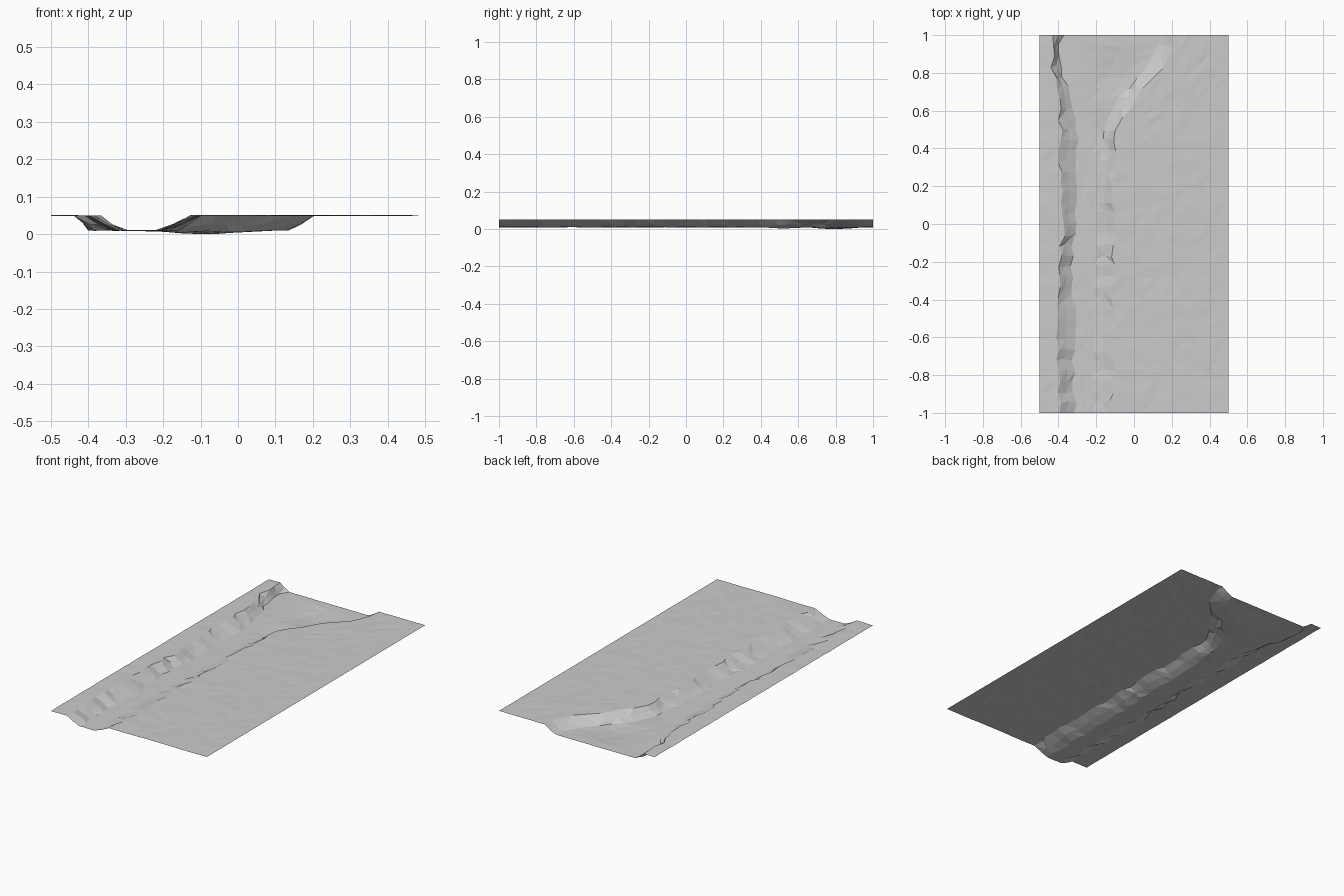
import bpy, bmesh, random
from math import exp

random.seed(4)
if "Cube" in bpy.data.objects:
    bpy.data.objects.remove(bpy.data.objects["Cube"], do_unlink=True)

PLAIN, BED = 0.053, 0.013
ROWS = 36

# Channel outline: y, left bank top, left bank foot, right bank foot, right bank top
BANKS = [
    (-1.0, -.39, -.31, -.22, -.12),
    (-.75, -.40, -.32, -.21, -.11),
    (-.50, -.41, -.31, -.21, -.11),
    (-.25, -.40, -.33, -.20, -.11),
    (0.0, -.37, -.31, -.19, -.11),
    (.25, -.39, -.31, -.19, -.11),
    (.50, -.39, -.30, -.16, -.10),
    (.58, -.39, -.31, -.13, -.04),
    (.70, -.40, -.34, -.05, .03),
    (.82, -.43, -.39, .06, .14),
    (.90, -.43, -.40, .12, .20),
    (1.0, -.43, -.38, .14, .21),
]
# Cells across: left plain, left bank, bed, right bank, right plain
CELLS = (2, 2, 5, 2, 11)
# Hollows in the bed: x, y, depth
HOLLOWS = [(-.12, .52, .007), (-.09, .80, .012)]


def jitter(amount):
    return random.uniform(-amount, amount)


def bank_lines(y):
    for a, b in zip(BANKS, BANKS[1:]):
        if y <= b[0] + 1e-6:
            t = (y - a[0]) / (b[0] - a[0])
            return [p + (q - p) * t for p, q in zip(a[1:], b[1:])]


def bed_height(x, y):
    return BED - sum(d * exp(-((x - cx) / .10) ** 2 - ((y - cy) / .09) ** 2)
                     for cx, cy, d in HOLLOWS)


def row_points(y):
    """Cross-section of the ground at y, with the points set on the bank edges."""
    lines = [x + jitter(.012) for x in bank_lines(y)]
    edges = [-.5] + lines + [.5]
    points = []
    for part, count in enumerate(CELLS):
        x0, x1 = edges[part], edges[part + 1]
        for i in range(count):
            t = i / count
            x = x0 + (x1 - x0) * t
            low = bed_height(x, y)
            if part == 1:
                z = PLAIN + (low - PLAIN) * t ** .85
            elif part == 2:
                z = low + jitter(.001)
            elif part == 3:
                z = low + (PLAIN - low) * t ** 1.25
            else:
                z = PLAIN + jitter(.0012)
            points.append((x, z))
    points.append((.5, PLAIN))
    return points


# Ground sheet with the channel running along it
bm = bmesh.new()
grid = []
for r in range(ROWS + 1):
    y = -1 + 2 * r / ROWS
    row = row_points(y)
    inner = 0 < r < ROWS
    grid.append([bm.verts.new((x, y + (jitter(.010) if inner and 0 < i < len(row) - 1 else 0), z))
                 for i, (x, z) in enumerate(row)])

for lower, upper in zip(grid, grid[1:]):
    for i in range(len(lower) - 1):
        a, b, c, d = lower[i], lower[i + 1], upper[i + 1], upper[i]
        if random.random() < .5:
            bm.faces.new((a, b, c))
            bm.faces.new((a, c, d))
        else:
            bm.faces.new((a, b, d))
            bm.faces.new((b, c, d))

# Rest the lowest point on the floor
lowest = min(v.co.z for v in bm.verts)
bmesh.ops.translate(bm, verts=bm.verts, vec=(0, 0, -lowest))

mesh = bpy.data.meshes.new("ground_with_channel")
bm.to_mesh(mesh)
bm.free()
ground = bpy.data.objects.new("ground_with_channel", mesh)
bpy.context.collection.objects.link(ground)

# Plain grey ground colour
grey = bpy.data.materials.new("light_grey")
grey.use_nodes = True
colour = (.6, .6, .6, 1)
grey.diffuse_color = colour
grey.node_tree.nodes["Principled BSDF"].inputs["Base Color"].default_value = colour
mesh.materials.append(grey)
